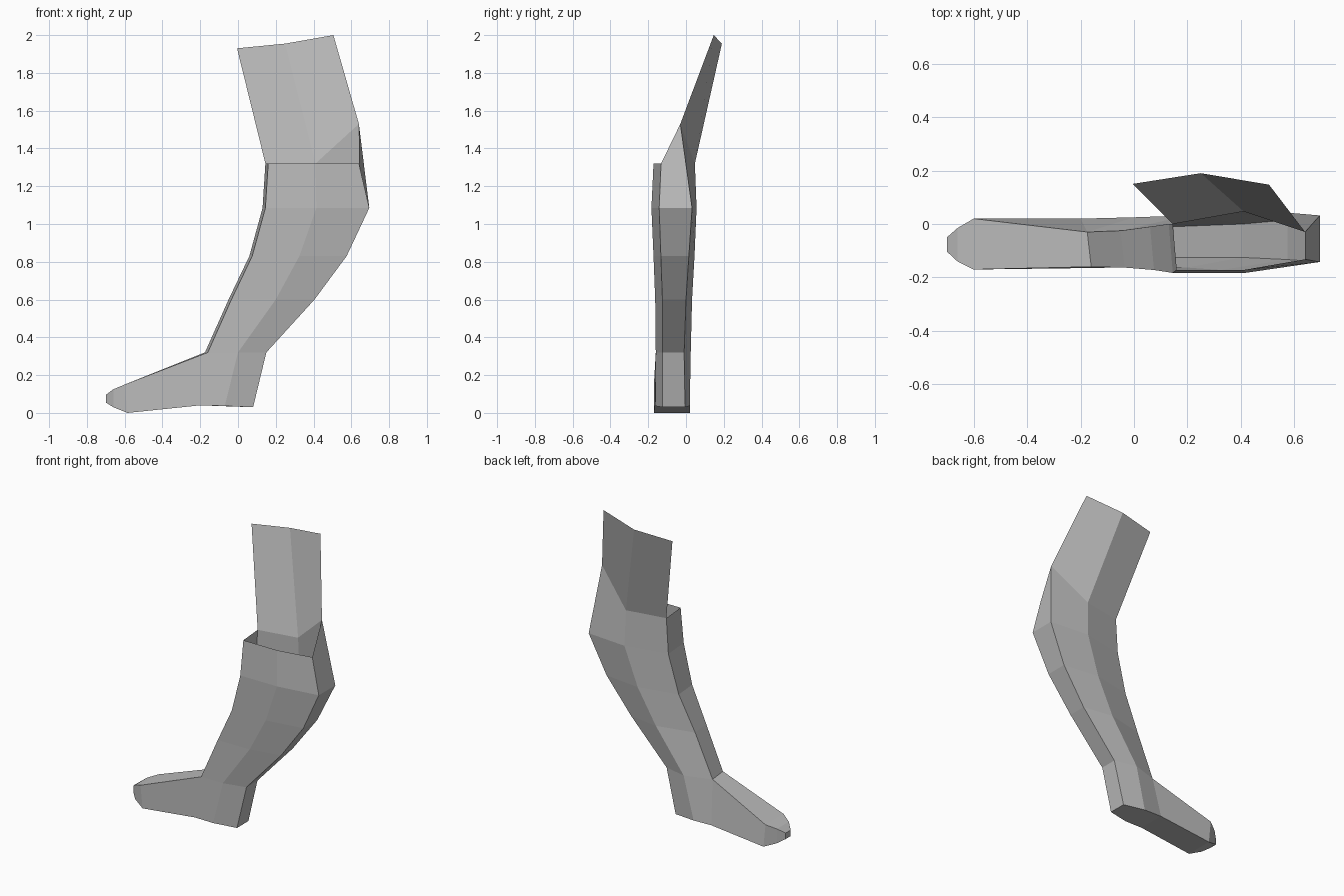
import bpy
import bmesh
from mathutils import Vector

cube = bpy.data.objects.get("Cube")
if cube:
    bpy.data.objects.remove(cube, do_unlink=True)

# One flat colour for the whole leg
grey = bpy.data.materials.new("plain_grey")
grey.use_nodes = True
colour = (0.5, 0.5, 0.5, 1)
grey.diffuse_color = colour
shader = next(n for n in grey.node_tree.nodes if n.type == "BSDF_PRINCIPLED")
shader.inputs["Base Color"].default_value = colour
shader.inputs["Roughness"].default_value = 0.9


def loft(bm, rings, closed=True):
    """Bridge neighbouring vertex rings with quads."""
    for upper, lower in zip(rings, rings[1:]):
        count = len(upper)
        for i in range(count if closed else count - 1):
            j = (i + 1) % count
            bm.faces.new((upper[i], lower[i], lower[j], upper[j]))


def add_ring(bm, points):
    return [bm.verts.new(p) for p in points]


def finish(bm, name):
    """Turn the bmesh into a flat shaded object."""
    mesh = bpy.data.meshes.new(name)
    bm.to_mesh(mesh)
    bm.free()
    mesh.materials.append(grey)
    obj = bpy.data.objects.new(name, mesh)
    bpy.context.collection.objects.link(obj)
    return obj


def leg_section(z, shin, middle, calf, near, calf_near, calf_far, middle_far, shin_far):
    """Six-sided cross-section: shin, middle and calf on both sides."""
    return [Vector(p) for p in (
        (shin + 0.015, near, z), (middle, near, z), (calf, calf_near, z),
        (calf, calf_far, z), (middle, middle_far, z), (shin, shin_far, z))]


def toe_section(x, near, far, bottom, top, bottom_shift=0):
    """Four-sided cross-section of the toe."""
    return [Vector(p) for p in (
        (x, far, top), (x, near, top),
        (x + bottom_shift, near, bottom), (x + bottom_shift, far, bottom))]


# Lower leg: open tube from knee to ankle, with a raised corner behind the knee
knee = leg_section(1.32, 0.145, 0.41, 0.64, -0.172, -0.132, -0.03, 0.047, 0.0)
knee[3].z = 1.53
ankle = leg_section(0.32, -0.175, 0.0, 0.15, -0.16, -0.125, -0.01, 0.025, -0.03)
sections = [
    knee,
    leg_section(1.085, 0.13, 0.415, 0.695, -0.183, -0.142, 0.032, 0.056, 0.0),
    leg_section(0.83, 0.06, 0.325, 0.575, -0.172, -0.133, 0.015, 0.045, -0.01),
    leg_section(0.6, -0.05, 0.2, 0.405, -0.163, -0.125, 0.0, 0.032, -0.025),
    ankle,
]
bm = bmesh.new()
loft(bm, [add_ring(bm, s) for s in sections])
finish(bm, "lower_leg")

# Upper leg: thin open panel rising from the far side of the knee
bm = bmesh.new()
top_edge = add_ring(bm, [(0.505, 0.147, 2), (0.25, 0.19, 1.955), (-0.005, 0.15, 1.93)])
loft(bm, [top_edge, add_ring(bm, knee[3:])], closed=False)
finish(bm, "upper_leg_panel")

# Foot: heel and arch below the ankle, then a tapering toe
bm = bmesh.new()
ankle_ring = add_ring(bm, ankle)
sole_ring = add_ring(bm, [
    (-0.2, -0.165, 0.04), (-0.07, -0.163, 0.037), (0.08, -0.125, 0.03),
    (0.08, -0.005, 0.03), (-0.07, 0.02, 0.037), (-0.2, 0.02, 0.04)])
loft(bm, [ankle_ring, sole_ring], closed=False)
bm.faces.new(sole_ring[::-1])
toe_rings = [[ankle_ring[5], ankle_ring[0], sole_ring[0], sole_ring[5]]]
for section in (toe_section(-0.6, -0.17, 0.02, 0, 0.15, 0.015),
                toe_section(-0.66, -0.14, -0.015, 0.03, 0.125),
                toe_section(-0.7, -0.103, -0.05, 0.055, 0.095)):
    toe_rings.append(add_ring(bm, section))
loft(bm, toe_rings)
bm.faces.new(toe_rings[-1][::-1])
finish(bm, "foot")
